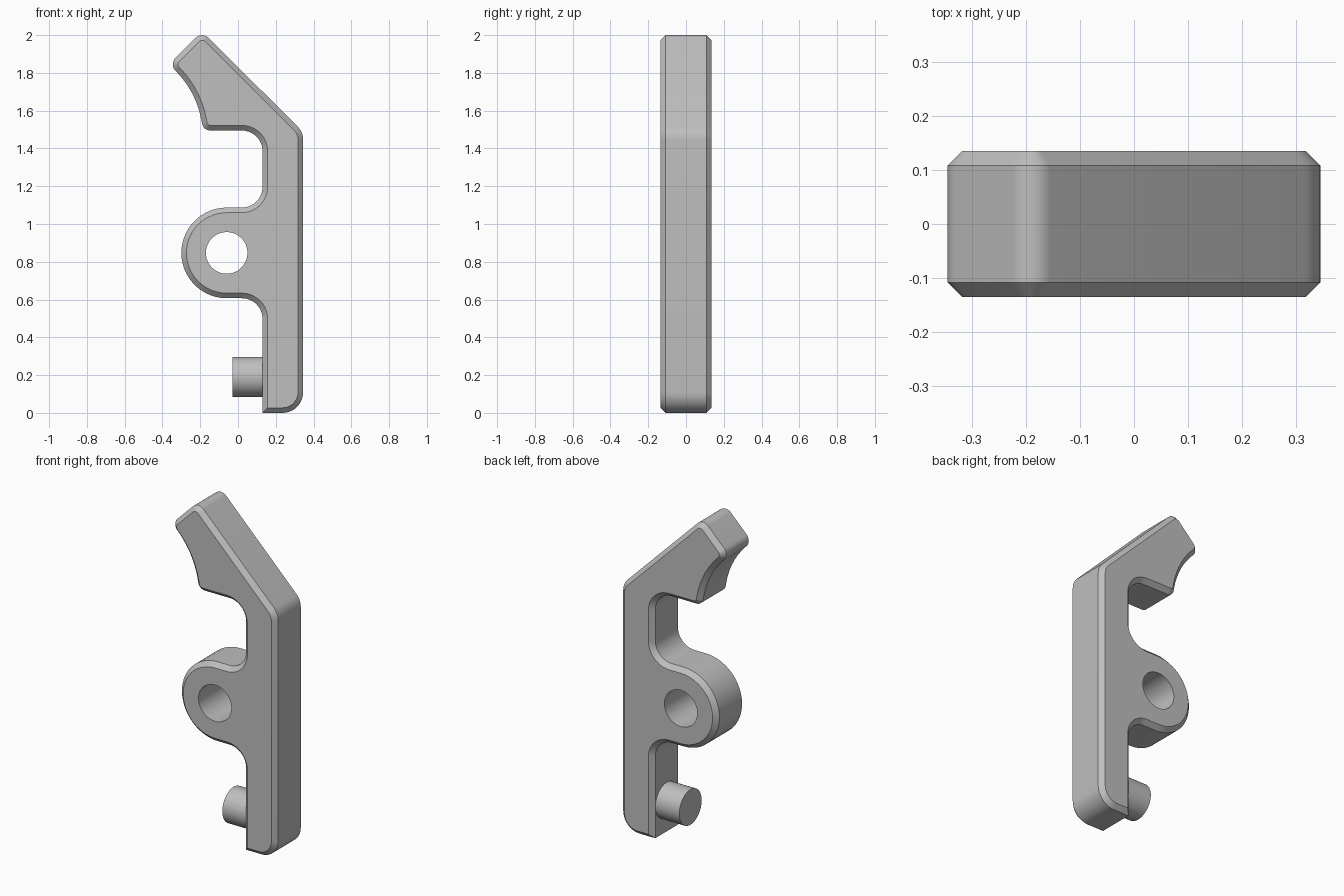
import bpy, bmesh
from math import cos, sin, tan, radians, pi
from mathutils import Vector, Matrix

cube = bpy.data.objects.get("Cube")
if cube:
    bpy.data.objects.remove(cube, do_unlink=True)

HALF = 0.135      # half thickness of the plate
CHAMFER = 0.027

grey = bpy.data.materials.new("plain grey")
grey.use_nodes = True
grey.diffuse_color = (0.52, 0.52, 0.52, 1)
grey.node_tree.nodes["Principled BSDF"].inputs["Base Color"].default_value = grey.diffuse_color


def add_object(name, bm):
    bmesh.ops.recalc_face_normals(bm, faces=bm.faces)
    mesh = bpy.data.meshes.new(name)
    bm.to_mesh(mesh)
    bm.free()
    mesh.materials.append(grey)
    obj = bpy.data.objects.new(name, mesh)
    bpy.context.collection.objects.link(obj)
    return obj


def cylinder(name, radius, length, centre, axis):
    bm = bmesh.new()
    matrix = Matrix.Translation(centre) @ Matrix.Rotation(pi / 2, 4, axis)
    bmesh.ops.create_cone(bm, cap_ends=True, segments=64, radius1=radius,
                          radius2=radius, depth=length, matrix=matrix)
    return add_object(name, bm)


def smooth(obj):
    bpy.ops.object.select_all(action='DESELECT')
    obj.select_set(True)
    bpy.context.view_layer.objects.active = obj
    bpy.ops.object.shade_smooth_by_angle(angle=radians(30))


def round_corners(corners):
    """Replace each (x, z, radius) corner with a tangent arc."""
    points = []
    for i, (x, z, r) in enumerate(corners):
        p = Vector((x, z))
        if r == 0:
            arc = [p]
        else:
            a = (Vector(corners[i - 1][:2]) - p).normalized()
            b = (Vector(corners[(i + 1) % len(corners)][:2]) - p).normalized()
            turn = pi - a.angle(b)
            start = p + a * r * tan(turn / 2)
            inward = (a + b).normalized()
            centre = p + inward * r / cos(turn / 2)
            steps = max(4, round(turn / radians(7)))
            side = 1 if a.x * b.y - a.y * b.x < 0 else -1
            spoke = start - centre
            for k in range(steps + 1):
                t = side * turn * k / steps
                arc.append(centre + Matrix.Rotation(t, 2) @ spoke) if k else None or (arc := [start])
        for q in arc:
            if not points or (q - points[-1]).length > 0.002:
                points.append(q)
    return points


def inset(points, distance):
    """Offset a counter-clockwise outline inward with mitred corners."""
    result = []
    for i, p in enumerate(points):
        d1 = (p - points[i - 1]).normalized()
        d2 = (points[(i + 1) % len(points)] - p).normalized()
        n1, n2 = Vector((-d1.y, d1.x)), Vector((-d2.y, d2.x))
        result.append(p + (n1 + n2) * distance / (1 + n1.dot(n2)))
    return result


# Outline: foot, spine, hooked head with a scooped edge, neck and round lug
scoop = [(-0.676 + 0.49 * cos(radians(a)), 1.463 + 0.49 * sin(radians(a)), 0)
         for a in range(45, 9, -5)]
corners = [(0.13, 0, 0), (0.345, 0, 0.11), (0.345, 1.487, 0.1),
           (-0.19, 2.02, 0.05), (-0.366, 1.845, 0.05), *scoop,
           (-0.184, 1.495, 0.045), (0.13, 1.495, 0.11), (0.13, 1.087, 0.11),
           (-0.3, 1.087, 0.24), (-0.3, 0.607, 0.24), (0.13, 0.607, 0.11)]
outline = round_corners(corners)
inner = inset(outline, CHAMFER)

# Lever body: four stacked outlines give the chamfered rims
bm = bmesh.new()
layers = [(inner, -HALF), (outline, CHAMFER - HALF), (outline, HALF - CHAMFER), (inner, HALF)]
rings = [[bm.verts.new((p.x, y, p.y)) for p in pts] for pts, y in layers]
for low, high in zip(rings, rings[1:]):
    for i in range(len(low)):
        bm.faces.new((low[i - 1], low[i], high[i], high[i - 1]))
bm.faces.new(rings[0])
bm.faces.new(rings[-1])
body = add_object("lever_body", bm)

# Pivot hole through the lug
cutter = cylinder("pivot_hole_cutter", 0.11, 0.6, (-0.06, 0, 0.847), 'X')
cutter.hide_render = True
cut = body.modifiers.new("pivot_hole", 'BOOLEAN')
cut.operation = 'DIFFERENCE'
cut.solver = 'EXACT'
cut.object = cutter
bpy.context.view_layer.objects.active = body
bpy.ops.object.modifier_apply(modifier=cut.name)
bpy.data.objects.remove(cutter, do_unlink=True)
smooth(body)

# Peg near the foot
peg = cylinder("foot_peg", 0.107, 0.2, (0.07, 0, 0.19), 'Y')
smooth(peg)
